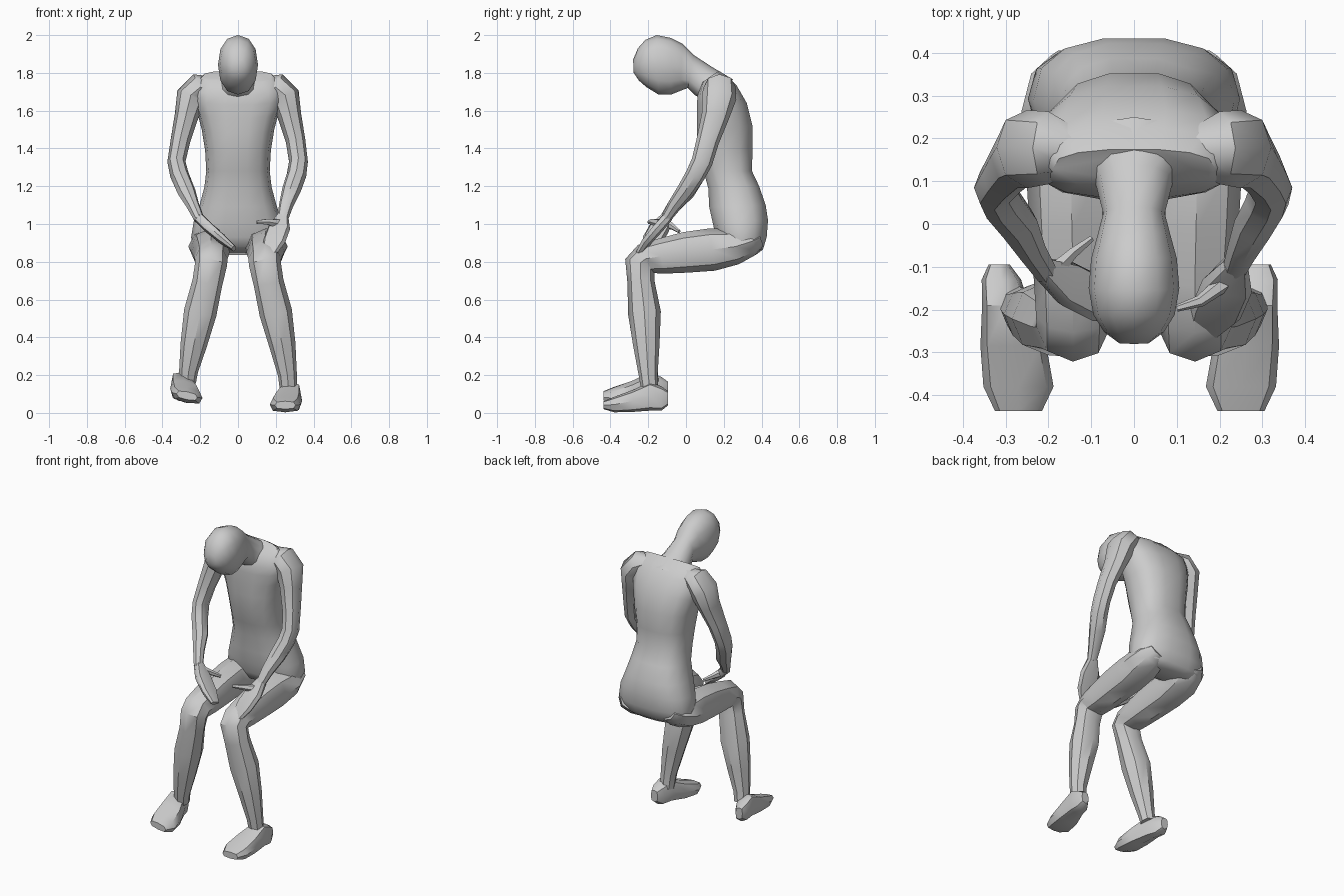
import bpy, bmesh, math
from mathutils import Vector


def loft(name, rings, sides=8, power=2.0, angle=43):
    """Skin a list of (centre, half-width vector, half-depth vector) rings."""
    bm = bmesh.new()
    loops = []
    for c, u, v in rings:
        loop = []
        for i in range(sides):
            a = 2 * math.pi * i / sides
            ca, sa = math.cos(a), math.sin(a)
            fu = math.copysign(abs(ca) ** (2 / power), ca)
            fv = math.copysign(abs(sa) ** (2 / power), sa)
            loop.append(bm.verts.new(c + u * fu + v * fv))
        loops.append(loop)
    for a, b in zip(loops, loops[1:]):
        for i in range(sides):
            j = (i + 1) % sides
            bm.faces.new((a[i], a[j], b[j], b[i]))
    bm.faces.new(loops[0][::-1])
    bm.faces.new(loops[-1])
    bmesh.ops.recalc_face_normals(bm, faces=bm.faces)
    me = bpy.data.meshes.new(name)
    bm.to_mesh(me)
    bm.free()
    ob = bpy.data.objects.new(name, me)
    bpy.context.collection.objects.link(ob)
    bpy.ops.object.select_all(action='DESELECT')
    ob.select_set(True)
    bpy.context.view_layer.objects.active = ob
    bpy.ops.object.shade_smooth_by_angle(angle=math.radians(angle))
    return ob


def body(name, rows, **kw):
    """Rows: back y, z, front y, z, half width."""
    rings = []
    for y1, z1, y2, z2, w in rows:
        a, b = Vector((0, y1, z1)), Vector((0, y2, z2))
        rings.append(((a + b) / 2, Vector((w, 0, 0)), (a - b) / 2))
    return loft(name, rings, **kw)


def limb(name, rows, ref=(1, 0, 0), **kw):
    """Rows: x, y, z, half width along ref, half depth."""
    pts = [Vector(r[:3]) for r in rows]
    rings = []
    for i, r in enumerate(rows):
        t = Vector()
        if i:
            t += (pts[i] - pts[i - 1]).normalized()
        if i < len(pts) - 1:
            t += (pts[i + 1] - pts[i]).normalized()
        t.normalize()
        ref_v = Vector(ref)
        u = (ref_v - t * ref_v.dot(t)).normalized()
        rings.append((pts[i], u * r[3], t.cross(u) * r[4]))
    return loft(name, rings, **kw)


# Torso, from seat to shoulders
body("torso", [
    (.37, .835, .22, .86, .17), (.41, .865, .18, .88, .238),
    (.43, .93, .155, .93, .248),
    (.437, 1.02, .14, 1.0, .235), (.425, 1.1, .12, 1.09, .205),
    (.39, 1.2, .115, 1.19, .178), (.352, 1.28, .09, 1.28, .168),
    (.355, 1.40, .065, 1.38, .174), (.355, 1.52, .055, 1.48, .192),
    (.325, 1.64, .055, 1.56, .218), (.27, 1.735, .055, 1.63, .245),
    (.225, 1.78, .06, 1.68, .235), (.175, 1.812, .085, 1.75, .19)],
    sides=14, power=2.5, angle=45)

# Neck and bowed head
body("head", [
    (.25, 1.765, .07, 1.67, .13), (.14, 1.83, .05, 1.68, .09),
    (.04, 1.895, .01, 1.72, .072), (-.02, 1.955, -.03, 1.705, .085),
    (-.08, 1.985, -.08, 1.685, .10), (-.155, 2.0, -.145, 1.685, .106),
    (-.215, 1.975, -.21, 1.725, .095), (-.255, 1.93, -.25, 1.76, .07),
    (-.28, 1.87, -.277, 1.80, .035)],
    sides=12, power=2.2, angle=45)

# Legs and feet; one foot is slightly raised
for side, s, lift in (("left", 1, 0), ("right", -1, .05)):
    limb(side + "_leg", [
        (s * .135, .385, .925, .06, .05), (s * .143, .34, .905, .098, .075),
        (s * .15, .26, .88, .113, .095),
        (s * .148, .14, .865, .105, .113), (s * .145, 0, .85, .10, .108),
        (s * .142, -.13, .83, .092, .094), (s * .142, -.215, .815, .087, .084),
        (s * .143, -.245, .785, .085, .082),
        (s * .162, -.238, .69, .08, .072), (s * .20, -.22, .53, .087, .087),
        (s * .235, -.21, .36, .07, .07),
        (s * .262, -.20, .20 + lift * .4, .05, .05),
        (s * .268, -.19, .11 + lift, .045, .045)])
    rings = []
    roll = -.12 * (s < 0)
    for x, y, z0, z1, w in (
            (.295, -.095, .04, .115, .025), (.29, -.13, .012, .14, .046),
            (.28, -.19, .012, .165, .055), (.262, -.285, .005, .12, .077),
            (.25, -.38, .003, .085, .082), (.25, -.437, .02, .062, .055)):
        rings.append((Vector((s * x - .02 * (s < 0), y, (z0 + z1) / 2 + lift)),
                      Vector((w, 0, w * roll * 1.5)), Vector((0, 0, (z1 - z0) / 2))))
    loft(side + "_foot", rings, power=3)

# Arms
shoulder = [(.14, .175, 1.735, .05, .055), (.20, .178, 1.725, .077, .085),
            (.25, .175, 1.67, .08, .092), (.273, .155, 1.57, .063, .073),
            (.305, .115, 1.44, .052, .06)]
fore = {"left": [(.32, .085, 1.33, .05, .056), (.31, .05, 1.26, .052, .052),
                 (.283, .0, 1.18, .05, .047),
                 (.255, -.06, 1.10, .038, .037), (.237, -.105, 1.03, .03, .027)],
        "right": [(-.326, .085, 1.33, .048, .056), (-.31, .05, 1.26, .05, .052),
                  (-.272, .0, 1.17, .048, .047),
                  (-.24, -.06, 1.10, .035, .037), (-.205, -.115, 1.025, .028, .027)]}
for side, s in (("left", 1), ("right", -1)):
    limb(side + "_arm", [(s * r[0],) + r[1:] for r in shoulder] + fore[side])

# Hands resting at the knees
limb("left_hand", [
    (.238, -.095, 1.04, .03, .028), (.218, -.145, .98, .06, .028),
    (.192, -.205, .91, .06, .025), (.16, -.255, .835, .035, .015)],
    ref=(1, -.15, 0), power=3)
limb("left_thumb", [
    (.22, -.13, 1.0, .022, .028), (.155, -.18, 1.012, .014, .017),
    (.10, -.197, 1.01, .008, .01)], ref=(0, 1, 0), sides=6)
limb("right_hand", [
    (-.21, -.105, 1.035, .027, .027), (-.155, -.14, .98, .055, .028),
    (-.085, -.175, .92, .055, .024), (-.022, -.205, .87, .03, .014)],
    ref=(.2, 1, -.3), power=3)
limb("right_thumb", [
    (-.19, -.115, 1.01, .028, .022), (-.145, -.07, .985, .017, .014),
    (-.10, -.035, .96, .01, .008)], ref=(0, 0, 1), sides=6)
